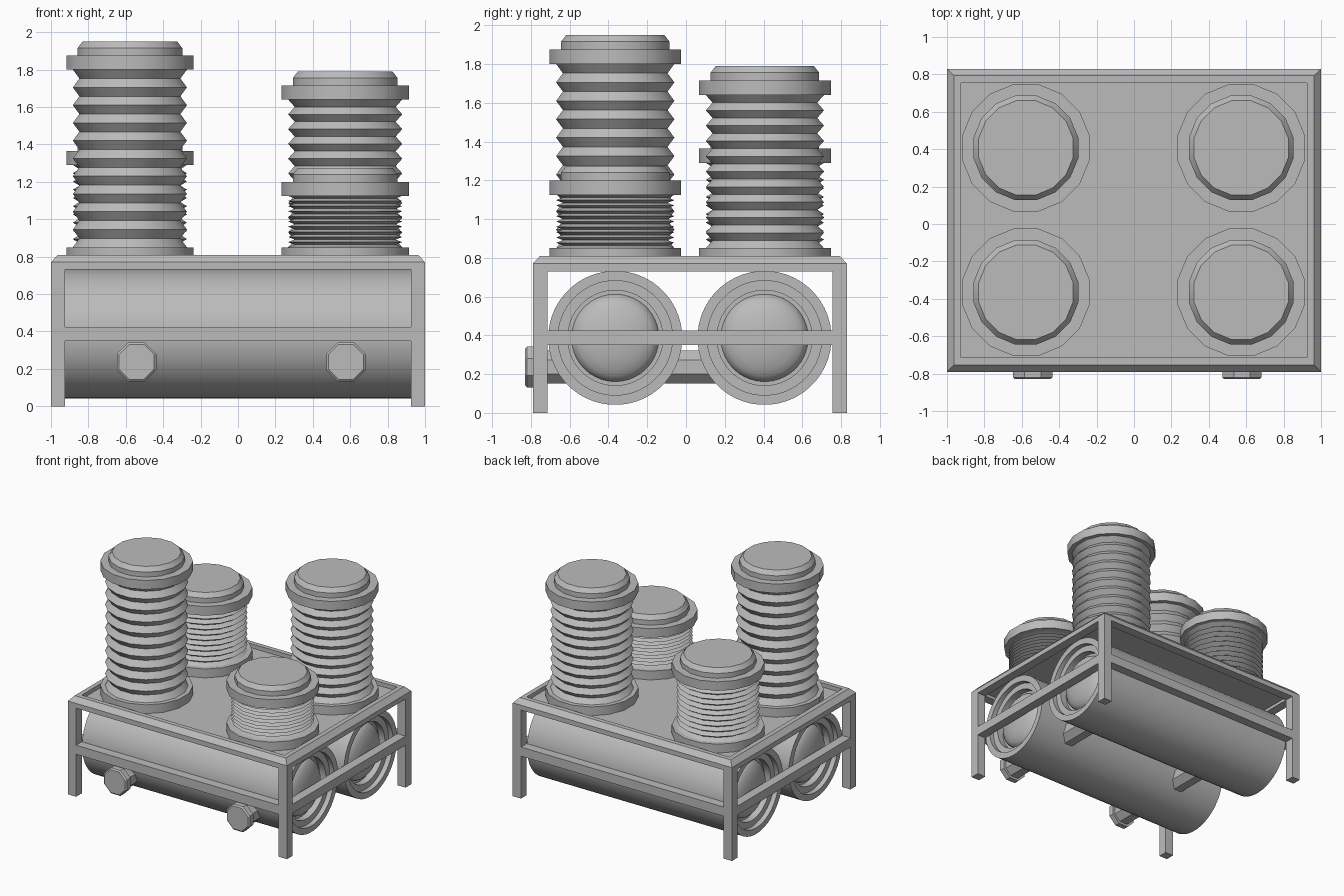
import bpy, bmesh, math
from mathutils import Matrix, Vector

if "Cube" in bpy.data.objects:
    bpy.data.objects.remove(bpy.data.objects["Cube"])

grey = bpy.data.materials.new("machine grey")
grey.diffuse_color = (0.5, 0.5, 0.5, 1)
grey.use_nodes = True
grey.node_tree.nodes["Principled BSDF"].inputs["Base Color"].default_value = grey.diffuse_color


def finish(name, bm, smooth=None):
    bmesh.ops.recalc_face_normals(bm, faces=bm.faces)
    me = bpy.data.meshes.new(name)
    bm.to_mesh(me)
    bm.free()
    me.materials.append(grey)
    ob = bpy.data.objects.new(name, me)
    bpy.context.collection.objects.link(ob)
    if smooth:
        bpy.ops.object.select_all(action='DESELECT')
        ob.select_set(True)
        bpy.context.view_layer.objects.active = ob
        bpy.ops.object.shade_smooth_by_angle(angle=math.radians(smooth))
    return ob


def box(name, x0, x1, y0, y1, z0, z1):
    bm = bmesh.new()
    bmesh.ops.create_cube(bm, size=1)
    for v in bm.verts:
        v.co = Vector(((x0 + x1) / 2 + v.co.x * (x1 - x0),
                       (y0 + y1) / 2 + v.co.y * (y1 - y0),
                       (z0 + z1) / 2 + v.co.z * (z1 - z0)))
    return finish(name, bm)


def lathe(name, profile, sides, matrix, smooth=None):
    """Spin (radius, height) points round local z; flat n-gon ends."""
    bm = bmesh.new()
    rings = []
    for r, h in profile:
        r /= math.cos(math.pi / sides)
        rings.append([bm.verts.new((r * math.cos(a), r * math.sin(a), h))
                      for a in ((i + 0.5) * 2 * math.pi / sides for i in range(sides))])
    for a, b in zip(rings, rings[1:]):
        for i in range(sides):
            j = (i + 1) % sides
            bm.faces.new((a[i], a[j], b[j], b[i]))
    bm.faces.new(rings[0])
    bm.faces.new(rings[-1])
    bm.transform(matrix)
    return finish(name, bm, smooth)


# Frame extents
X, Y0, Y1, W = 1.0, -0.79, 0.83, 0.075

# Top rim: hollow rectangle with a chamfered outer top edge
bm = bmesh.new()
loops = []
for inset, z in ((0, 0.73), (0, 0.77), (0.037, 0.81), (W, 0.81), (W, 0.73)):
    x, a, b = X - inset, Y0 + inset, Y1 - inset
    loops.append([bm.verts.new(p) for p in ((-x, a, z), (x, a, z), (x, b, z), (-x, b, z))])
for a, b in zip(loops, loops[1:] + loops[:1]):
    for i in range(4):
        j = (i + 1) % 4
        bm.faces.new((a[i], a[j], b[j], b[i]))
finish("top_rim", bm)

# Recessed deck
box("deck", -X + W, X - W, Y0 + W, Y1 - W, 0.755, 0.777)

# Legs
for xn, x in (("left", -X), ("right", X - W)):
    for yn, y in (("front", Y0), ("back", Y1 - W)):
        box(f"{yn}_{xn}_leg", x, x + W, y, y + W, 0, 0.73)

# Side rails between the legs
for n, y in (("front", Y0), ("back", Y1 - W)):
    box(n + "_rail", -X + W, X - W, y, y + W, 0.35, 0.425)
for n, x in (("left", -X), ("right", X - W)):
    box(n + "_rail", x, x + W, Y0 + W, Y1 - W, 0.35, 0.425)

# Tanks with stepped, domed ends
end = [(0.345, 0.925), (0.295, 0.925), (0.295, 0.885), (0.245, 0.885), (0.245, 0.83), (0.225, 0.83)]
end += [(0.225 * math.cos(t), 0.83 + 0.085 * math.sin(t))
        for t in (math.radians(d) for d in (15, 30, 45, 60, 75, 88))]
tank = [(r, -h) for r, h in reversed(end)] + end
for n, y in (("front", -0.365), ("back", 0.405)):
    lathe(n + "_tank", tank, 48,
          Matrix.Translation((0, y, 0.387)) @ Matrix.Rotation(math.pi / 2, 4, 'Y'), 30)

# Octagonal cross pipes with front caps
pipe = [(0.094, 0.83), (0.105, 0.82), (0.105, 0.775), (0.086, 0.775), (0.086, -0.4)]
for n, x in (("left", -0.542), ("right", 0.577)):
    lathe(n + "_cross_pipe", pipe, 8,
          Matrix.Translation((x, 0, 0.237)) @ Matrix.Rotation(math.pi / 2, 4, 'X'))

# Bellows towers: base flange, ribs, top flange and chamfered cap
RIBS = 10
for n, x, y, top in (("front_left", -0.578, -0.365, 1.95), ("back_left", -0.578, 0.407, 1.44),
                     ("front_right", 0.573, -0.365, 1.275), ("back_right", 0.573, 0.407, 1.79)):
    lo, hi = 0.85, top - 0.15
    prof = [(0.34, 0.777), (0.34, lo)]
    prof += [(0.27 if i % 2 else 0.305, lo + (hi - lo) * i / (2 * RIBS))
             for i in range(2 * RIBS + 1)]
    prof += [(0.34, hi), (0.34, hi + 0.075), (0.28, hi + 0.075), (0.28, top - 0.035), (0.253, top)]
    lathe(n + "_bellows", prof, 16, Matrix.Translation((x, y, 0)), 25)
